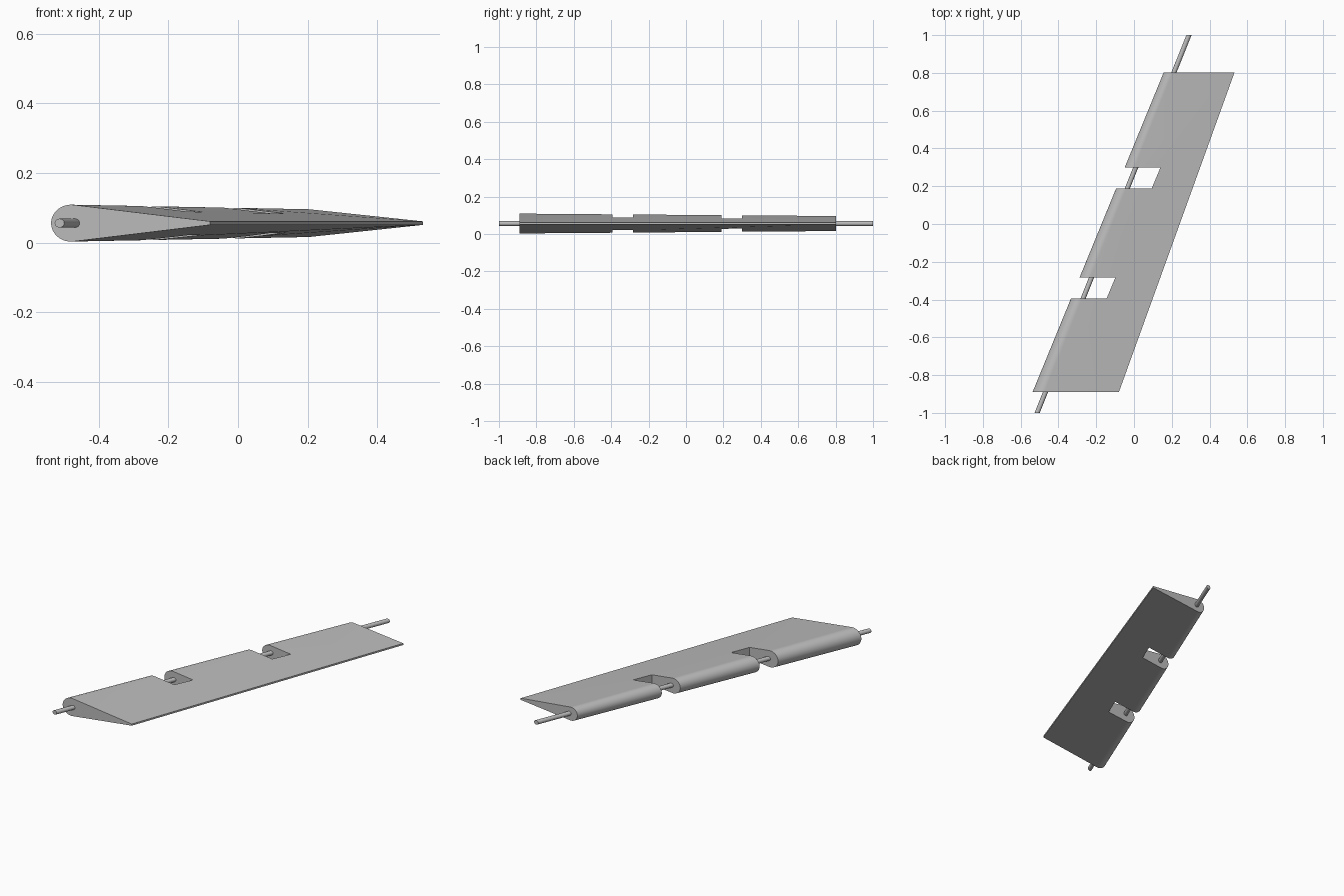
import bpy, bmesh, math

if "Cube" in bpy.data.objects:
    bpy.data.objects.remove(bpy.data.objects["Cube"])

AXIS_Z = 0.056      # height of the hinge line
FRONT_Y, BACK_Y = -0.89, 0.802

grey = bpy.data.materials.new("light_grey")
grey.use_nodes = True
grey.diffuse_color = (0.5, 0.5, 0.5, 1)
grey.node_tree.nodes["Principled BSDF"].inputs["Base Color"].default_value = (0.5, 0.5, 0.5, 1)


def loft(name, start, end):
    """Solid joining two rings with equal point counts."""
    bm = bmesh.new()
    a = [bm.verts.new(p) for p in start]
    b = [bm.verts.new(p) for p in end]
    n = len(a)
    bm.faces.new(a)
    bm.faces.new(b)
    for i in range(n):
        j = (i + 1) % n
        bm.faces.new((a[i], a[j], b[j], b[i]))
    bmesh.ops.recalc_face_normals(bm, faces=bm.faces)
    mesh = bpy.data.meshes.new(name)
    bm.to_mesh(mesh)
    bm.free()
    mesh.materials.append(grey)
    obj = bpy.data.objects.new(name, mesh)
    bpy.context.collection.objects.link(obj)
    return obj


def make_active(obj):
    bpy.ops.object.select_all(action='DESELECT')
    obj.select_set(True)
    bpy.context.view_layer.objects.active = obj


def teardrop(y, lead, trail, radius, steps=32):
    """Round nose tangent to two flat sides ending in a thin edge."""
    edge = 0.005
    rx = radius * 1.08
    cx = lead + rx
    slope = math.asin((radius - edge) / (trail - cx))
    first, last = math.pi / 2 - slope, math.pi * 1.5 + slope
    ring = [(trail, y, AXIS_Z + edge)]
    for i in range(steps + 1):
        t = first + (last - first) * i / steps
        ring.append((cx + rx * math.cos(t), y, AXIS_Z + radius * math.sin(t)))
    ring.append((trail, y, AXIS_Z - edge))
    return ring


# Swept, tapered flap
flap = loft("flap_panel",
            teardrop(FRONT_Y, -0.537, -0.08, 0.053),
            teardrop(BACK_Y, 0.157, 0.532, 0.040))

# Hinge notches through the nose
for y0, y1, x0, x1 in ((-0.394, -0.284, -0.145, -0.099), (0.189, 0.299, 0.094, 0.14)):
    rings = [[(x - 0.4, y, -0.1), (x, y, -0.1), (x, y, 0.3), (x - 0.4, y, 0.3)]
             for x, y in ((x0, y0), (x1, y1))]
    cutter = loft("notch_cutter", *rings)
    cutter.hide_render = True
    cut = flap.modifiers.new("notch", 'BOOLEAN')
    cut.operation = 'DIFFERENCE'
    cut.solver = 'EXACT'
    cut.object = cutter
    make_active(flap)
    bpy.ops.object.modifier_apply(modifier=cut.name)
    bpy.data.objects.remove(cutter)


# Hinge rod running the full length
def rod_ring(x, y, sides=24):
    angles = [math.tau * i / sides for i in range(sides)]
    return [(x + 0.0138 * math.cos(t), y, AXIS_Z + 0.0128 * math.sin(t)) for t in angles]


rod = loft("hinge_rod", rod_ring(-0.513, -1), rod_ring(0.291, 1))

for part in (flap, rod):
    make_active(part)
    bpy.ops.object.shade_smooth_by_angle(angle=math.radians(30))
